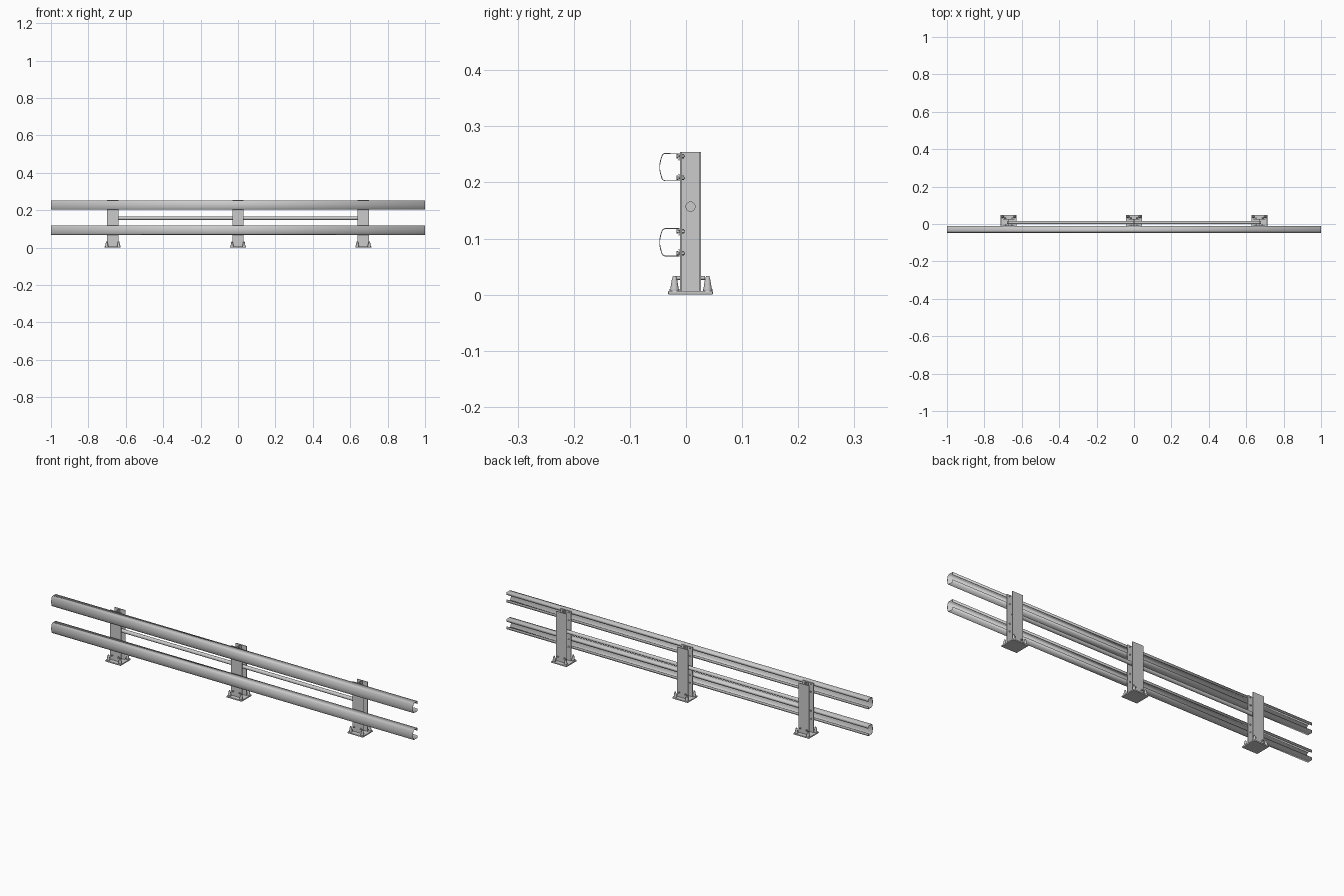
import bpy, bmesh, math
from mathutils import Matrix, Vector

if "Cube" in bpy.data.objects:
    bpy.data.objects.remove(bpy.data.objects["Cube"])

POSTS = (-0.67, 0.0, 0.67)


def finish(name, bm, smooth=False):
    bmesh.ops.recalc_face_normals(bm, faces=bm.faces)
    mesh = bpy.data.meshes.new(name)
    bm.to_mesh(mesh)
    bm.free()
    ob = bpy.data.objects.new(name, mesh)
    bpy.context.collection.objects.link(ob)
    if smooth:
        bpy.ops.object.select_all(action='DESELECT')
        ob.select_set(True)
        bpy.context.view_layer.objects.active = ob
        bpy.ops.object.shade_smooth_by_angle(angle=math.radians(35))
    return ob


def prism(name, points, direction):
    """Extrude a closed outline along a vector."""
    bm = bmesh.new()
    face = bm.faces.new([bm.verts.new(p) for p in points])
    ext = bmesh.ops.extrude_face_region(bm, geom=[face])
    verts = [g for g in ext['geom'] if isinstance(g, bmesh.types.BMVert)]
    bmesh.ops.translate(bm, verts=verts, vec=direction)
    return finish(name, bm)


def add_cyl(bm, a, b, r1, r2=None, sides=12):
    """Add a cylinder or cone between two points."""
    a, b = Vector(a), Vector(b)
    d = b - a
    mat = Matrix.Translation((a + b) / 2) @ d.to_track_quat('Z', 'Y').to_matrix().to_4x4()
    bmesh.ops.create_cone(bm, cap_ends=True, segments=sides, radius1=r1,
                          radius2=r1 if r2 is None else r2, depth=d.length, matrix=mat)


def rail(name, zc):
    # lipped channel section: back lips, flat flanges, gently bowed front
    half = [(-0.0115, 0.012), (-0.0115, 0.025), (-0.038, 0.025), (-0.041, 0.0238),
            (-0.0432, 0.021), (-0.0458, 0.013), (-0.0475, 0.0045)]
    section = half + [(y, -z) for y, z in reversed(half)]
    bm = bmesh.new()
    ends = [[bm.verts.new((x, y, zc + z)) for y, z in section] for x in (-1, 1)]
    for i in range(len(section) - 1):
        bm.faces.new((ends[0][i], ends[0][i + 1], ends[1][i + 1], ends[1][i]))
    ob = finish(name, bm, True)
    mod = ob.modifiers.new("wall", 'SOLIDIFY')
    mod.thickness = 0.0015
    # keep the wall inside the measured outline
    centre = Vector((0, -0.03, zc))
    p = ob.data.polygons[1]
    outward = p.normal.dot(p.center - centre) > 0
    mod.offset = -1 if outward else 1


# rails
RAILS = {"upper_rail": 0.2275, "lower_rail": 0.0935}
for rail_name, z in RAILS.items():
    rail(rail_name, z)

for n, px in enumerate(POSTS, 1):
    # H-section post
    y0, y1, w, t, web = -0.0105, 0.027, 0.03, 0.003, 0.002
    outline = [(-w, y0), (w, y0), (w, y0 + t), (web, y0 + t), (web, y1 - t), (w, y1 - t),
               (w, y1), (-w, y1), (-w, y1 - t), (-web, y1 - t), (-web, y0 + t), (-w, y0 + t)]
    prism(f"post_{n}", [(px + x, y, 0.006) for x, y in outline], (0, 0, 0.248))

    # base plate
    bm = bmesh.new()
    bmesh.ops.create_cube(bm, size=1, matrix=Matrix.Translation((px, 0.008, 0.0035))
                          @ Matrix.Diagonal((0.086, 0.08, 0.007, 1)))
    plate = finish(f"base_plate_{n}", bm)
    bev = plate.modifiers.new("bevel", 'BEVEL')
    bev.width, bev.segments = 0.002, 2

    # tapered anchors at the plate corners
    bm = bmesh.new()
    for sx in (-1, 1):
        for y in (-0.0205, 0.0385):
            x = px + sx * 0.032
            add_cyl(bm, (x, y, 0.006), (x, y, 0.010), 0.0085)
            add_cyl(bm, (x, y, 0.010), (x, y, 0.027), 0.0075, 0.0048)
            add_cyl(bm, (x, y, 0.027), (x, y, 0.033), 0.0045, 0.003)
    finish(f"corner_anchors_{n}", bm, True)

    # bolts low on the post flanges
    bm = bmesh.new()
    for sx in (-1, 1):
        x = px + sx * 0.018
        for a, b in ((y0 + 0.001, y0 - 0.007), (y1 - 0.001, y1 + 0.007)):
            add_cyl(bm, (x, a, 0.030), (x, b, 0.030), 0.0035)
    finish(f"foot_bolts_{n}", bm, True)

    # bolts joining the rails to the post
    bm = bmesh.new()
    for zc in RAILS.values():
        for sz in (-1, 1):
            for sx in (-1, 1):
                x, z = px + sx * 0.016, zc + sz * 0.0195
                add_cyl(bm, (x, -0.017, z), (x, -0.013, z), 0.004, sides=6)
                add_cyl(bm, (x, -0.014, z), (x, -0.002, z), 0.002)
                add_cyl(bm, (x, -0.0075, z), (x, -0.004, z), 0.004, sides=6)
    finish(f"rail_bolts_{n}", bm)

# tie rod through the post webs
bm = bmesh.new()
add_cyl(bm, (-0.68, 0.008, 0.157), (0.68, 0.008, 0.157), 0.009, sides=24)
finish("tie_rod", bm, True)
